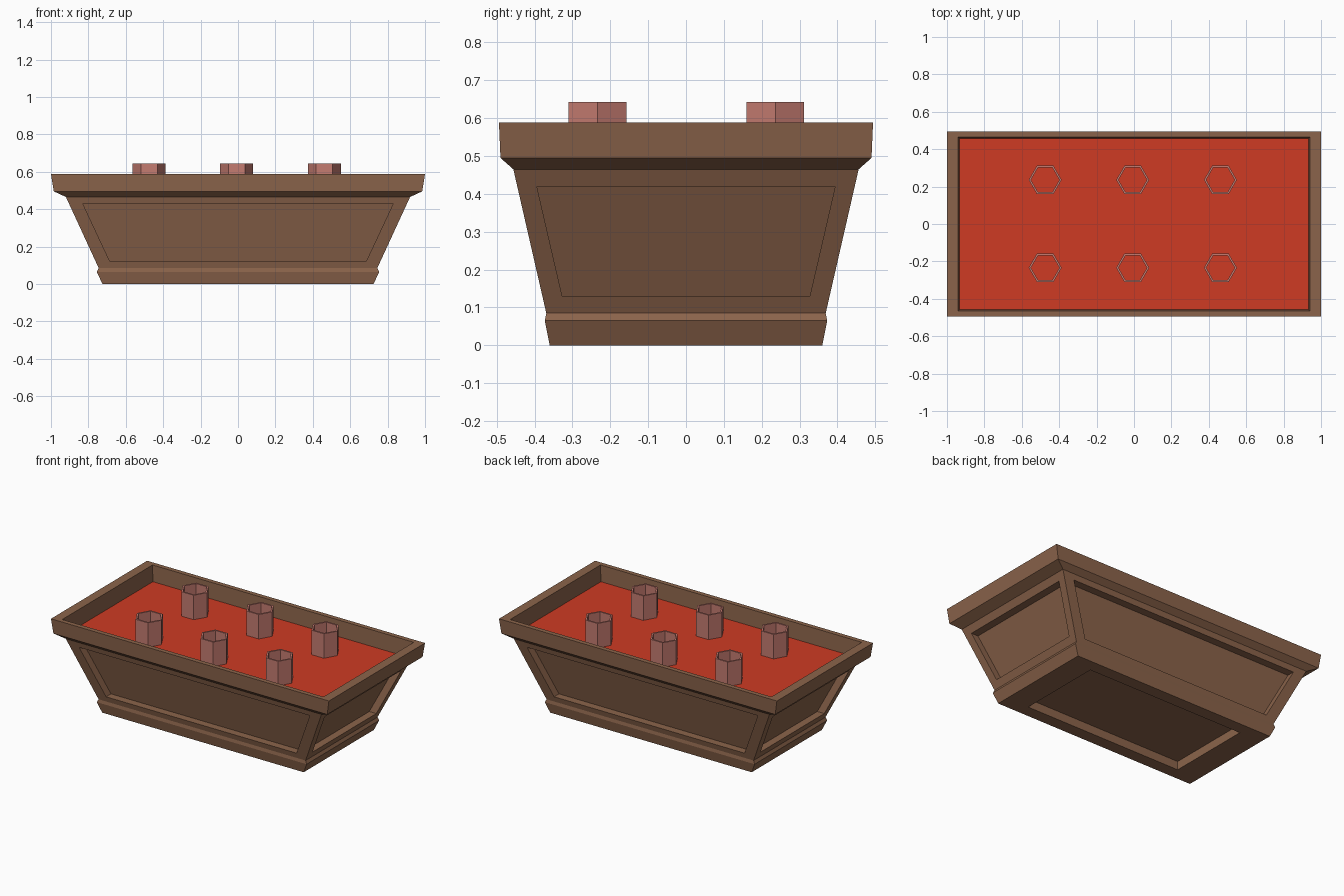
import bpy, bmesh, math

if "Cube" in bpy.data.objects:
    bpy.data.objects.remove(bpy.data.objects["Cube"])

def material(name, rgb):
    m = bpy.data.materials.new(name)
    m.diffuse_color = (*rgb, 1)
    m.use_nodes = True
    m.node_tree.nodes["Principled BSDF"].inputs["Base Color"].default_value = m.diffuse_color
    return m

brown = material("brown wood", (0.26, 0.127, 0.070))
red = material("red soil", (0.62, 0.043, 0.017))
pink = material("dusty pink", (0.56, 0.20, 0.165))

def finish(bm, name, mat):
    bmesh.ops.recalc_face_normals(bm, faces=bm.faces)
    me = bpy.data.meshes.new(name)
    bm.to_mesh(me)
    bm.free()
    me.materials.append(mat)
    ob = bpy.data.objects.new(name, me)
    bpy.context.collection.objects.link(ob)
    return ob

SOIL_Z = 0.48
DEPTH = 0.05
# (half x, half y, z) from the underside recess, up the outside, down inside the rim
profile = [
    (0.565, 0.28, 0.055), (0.565, 0.28, 0.0), (0.725, 0.36, 0.0),
    (0.755, 0.373, 0.065), (0.745, 0.369, 0.085), (0.92, 0.456, 0.465),
    (0.985, 0.49, 0.495), (1.0, 0.494, 0.588), (0.94, 0.464, 0.588),
    (0.932, 0.457, SOIL_Z)]
WALL = 4   # profile segment that carries the recessed panels

# trough body
bm = bmesh.new()
rings = [[bm.verts.new((sx * x, sy * y, z))
          for sx, sy in ((-1, -1), (1, -1), (1, 1), (-1, 1))] for x, y, z in profile]
bm.faces.new(rings[0])
bm.faces.new(rings[-1])

def panel(corners, side):
    """Frame, reveal and recessed panel on one sloping wall (0 front, 1 right, 2 back, 3 left)."""
    lo, hi = profile[WALL], profile[WALL + 1]
    if side % 2 == 0:
        spec = ((0.685, 0.12), (0.83, 0.43))
    else:
        spec = ((0.327, 0.13), (0.394, 0.42))
    axis = 1 if side % 2 == 0 else 0
    a = math.radians(90 * side)
    ca, sa = round(math.cos(a)), round(math.sin(a))

    def place(u, d, z):          # u along the wall, d outward distance
        return bm.verts.new((u * ca + d * sa, u * sa - d * ca, z))
    outer, inner = [], []
    for s, (w, z) in ((-1, spec[0]), (1, spec[0]), (1, spec[1]), (-1, spec[1])):
        t = (z - lo[2]) / (hi[2] - lo[2])
        d = lo[axis] + t * (hi[axis] - lo[axis])
        outer.append(place(s * w, d, z))
        inner.append(place(s * w, d - DEPTH, z))
    for i in range(4):
        j = (i + 1) % 4
        bm.faces.new((corners[i], corners[j], outer[j], outer[i]))
        bm.faces.new((outer[i], outer[j], inner[j], inner[i]))
    bm.faces.new(inner)

for k in range(len(rings) - 1):
    for i in range(4):
        j = (i + 1) % 4
        quad = (rings[k][i], rings[k][j], rings[k + 1][j], rings[k + 1][i])
        if k == WALL:
            panel(quad, i)
        else:
            bm.faces.new(quad)
finish(bm, "trough_body", brown)

# soil sheet
bm = bmesh.new()
bmesh.ops.create_cube(bm, size=1)
for v in bm.verts:
    v.co = (v.co.x * 1.864, v.co.y * 0.914, SOIL_Z + v.co.z * 0.008)
finish(bm, "soil", red)

# hexagonal open tubes
def tube(name, cx, cy, r=0.088, wall=0.012, top=0.643):
    bm = bmesh.new()
    loops = []
    for rad, z in ((r, SOIL_Z), (r, top), (r - wall, top), (r - wall, SOIL_Z)):
        loops.append([bm.verts.new((cx + rad * math.cos(i * math.pi / 3),
                                    cy + rad * math.sin(i * math.pi / 3), z))
                      for i in range(6)])
    for k in range(4):
        p, q = loops[k], loops[(k + 1) % 4]
        for i in range(6):
            j = (i + 1) % 6
            bm.faces.new((p[i], p[j], q[j], q[i]))
    finish(bm, name, pink)

for row, y in (("front", -0.234), ("back", 0.236)):
    for col, x in (("left", -0.475), ("middle", -0.007), ("right", 0.462)):
        tube(f"tube_{row}_{col}", x, y)
